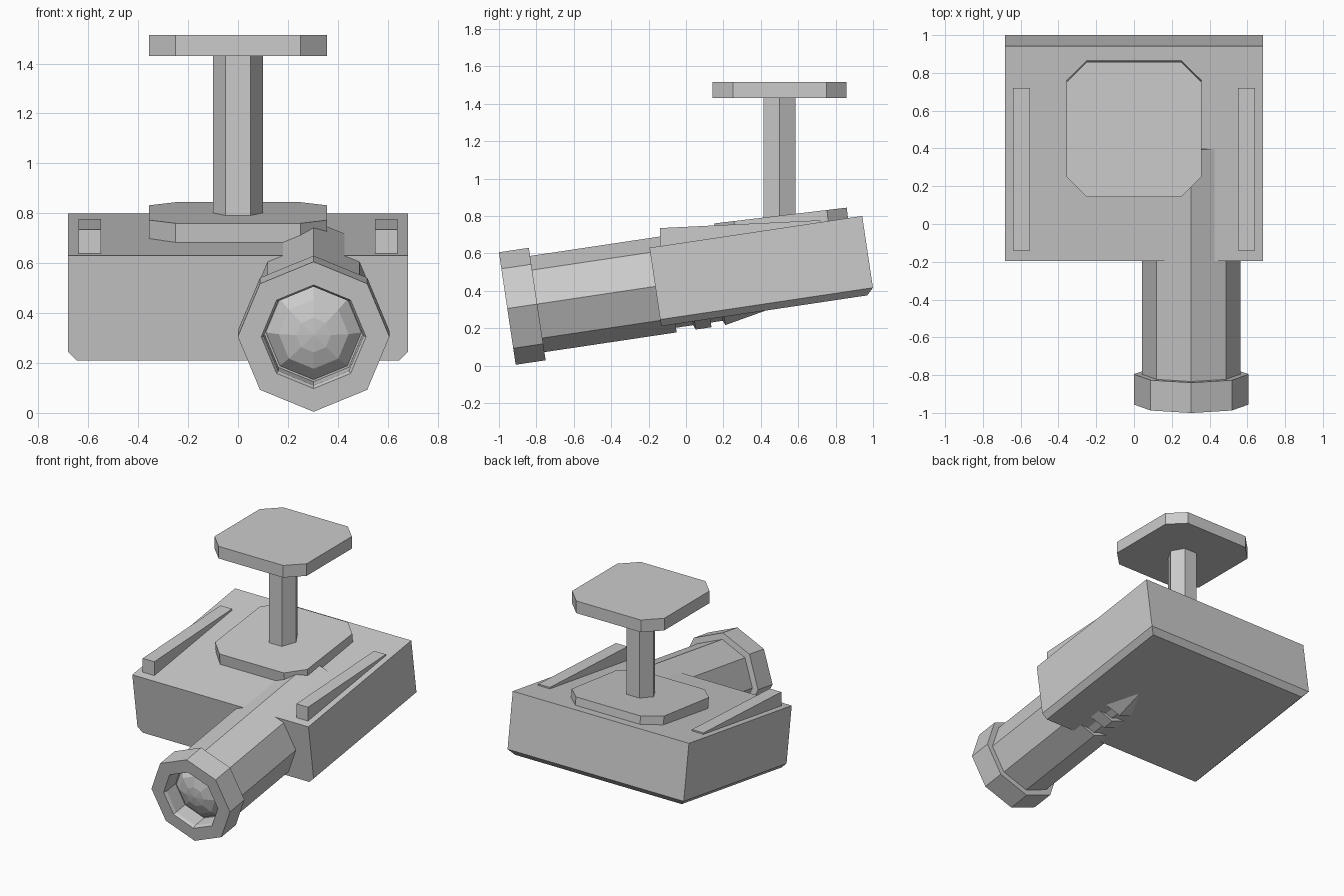
import bpy, bmesh, math
from mathutils import Matrix, Vector

cube = bpy.data.objects.get("Cube")
if cube:
    bpy.data.objects.remove(cube, do_unlink=True)

grey = bpy.data.materials.new("plain grey")
grey.use_nodes = True
GREY = (0.6, 0.6, 0.6, 1)
grey.diffuse_color = GREY
grey.node_tree.nodes["Principled BSDF"].inputs["Base Color"].default_value = GREY

TILT = Matrix.Rotation(math.radians(8.5), 4, 'X')


def finish(name, bm, matrix=Matrix()):
    bmesh.ops.recalc_face_normals(bm, faces=bm.faces)
    mesh = bpy.data.meshes.new(name)
    bm.to_mesh(mesh)
    bm.free()
    mesh.materials.append(grey)
    obj = bpy.data.objects.new(name, mesh)
    obj.matrix_world = matrix
    bpy.context.collection.objects.link(obj)
    return obj


def prism(name, points, offset, matrix=Matrix()):
    """Extrude a closed outline along an offset."""
    bm = bmesh.new()
    face = bm.faces.new([bm.verts.new(p) for p in points])
    out = bmesh.ops.extrude_face_region(bm, geom=[face])
    new = [v for v in out["geom"] if isinstance(v, bmesh.types.BMVert)]
    bmesh.ops.translate(bm, verts=new, vec=offset)
    return finish(name, bm, matrix)


def lathe(name, profile, closed=False, flat_top=0):
    """Eight-sided body around the tilted barrel axis; profile is (distance, radius)."""
    bm = bmesh.new()
    rings = []
    for d, r in profile:
        ring = []
        for i in range(8):
            a = i * math.pi / 4
            rad = flat_top if flat_top and math.sin(a) > -0.1 else r
            ring.append(bm.verts.new((0.303 + rad * math.cos(a), d, 0.443 + rad * math.sin(a))))
        rings.append(ring)
    pairs = list(zip(rings, rings[1:]))
    if closed:
        pairs.append((rings[-1], rings[0]))
    else:
        bm.faces.new(rings[0])
        bm.faces.new(rings[-1])
    for a, b in pairs:
        for i in range(8):
            j = (i + 1) % 8
            bm.faces.new((a[i], a[j], b[j], b[i]))
    return finish(name, bm, TILT)


# Tilted box body, chamfered along the lower side and back edges
bm = bmesh.new()
bmesh.ops.create_cube(bm, size=1, matrix=Matrix.Translation((0, 0.475, 0.44))
                      @ Matrix.Diagonal((1.364, 1.15, 0.424, 1)))
lower = [e for e in bm.edges if all(v.co.z < 0.3 for v in e.verts)
         and not all(v.co.y < 0 for v in e.verts)]
bmesh.ops.bevel(bm, geom=lower, offset=0.036, segments=1, affect='EDGES')
finish("body", bm, TILT)

# Barrel with grooves on its underside and a tapering tail
lathe("barrel", [(-0.78, 0.26), (-0.023, 0.26), (-0.023, 0.235), (0.07, 0.235),
                 (0.08, 0.26), (0.165, 0.26), (0.165, 0.235), (0.23, 0.235),
                 (0.24, 0.26), (0.5, 0.208)], flat_top=0.26)

# Hollow muzzle ring and faceted lens
lathe("muzzle_ring", [(-0.9, 0.304), (-0.738, 0.304), (-0.738, 0.2),
                      (-0.88, 0.2), (-0.9, 0.21)], closed=True)
lathe("lens", [(-0.74, 0.205), (-0.785, 0.19), (-0.83, 0.14), (-0.853, 0.07), (-0.86, 0.005)])

# Wedge rails on both sides of the top
for side, label in ((1, "left"), (-1, "right")):
    outline = [(side * 0.55, y, z) for y, z in
               ((-0.14, 0.6), (-0.14, 0.735), (0.72, 0.777), (0.72, 0.74))]
    prism(label + "_rail", outline, Vector((side * 0.09, 0, 0)))

# Corner-cut plates: a sloped base and a level top
h, k = 0.357, 0.25
octagon = [(sx * x, sy * y, -0.0425) for sx, sy, pts in
           ((1, 1, ((h, k), (k, h))), (-1, 1, ((k, h), (h, k))),
            (-1, -1, ((h, k), (k, h))), (1, -1, ((k, h), (h, k)))) for x, y in pts]
up = Vector((0, 0, 0.085))
prism("base_plate", octagon, up,
      Matrix.Translation((0, 0.51, 0.76)) @ Matrix.Rotation(math.radians(6.8), 4, 'X'))
prism("top_plate", octagon, up, Matrix.Translation((0, 0.5, 1.4725)))

# Six-sided post
hexagon = [(0.1 * math.cos(i * math.pi / 3), 0.5 + 0.1 * math.sin(i * math.pi / 3), 0.75)
           for i in range(6)]
prism("post", hexagon, Vector((0, 0, 0.7)))
